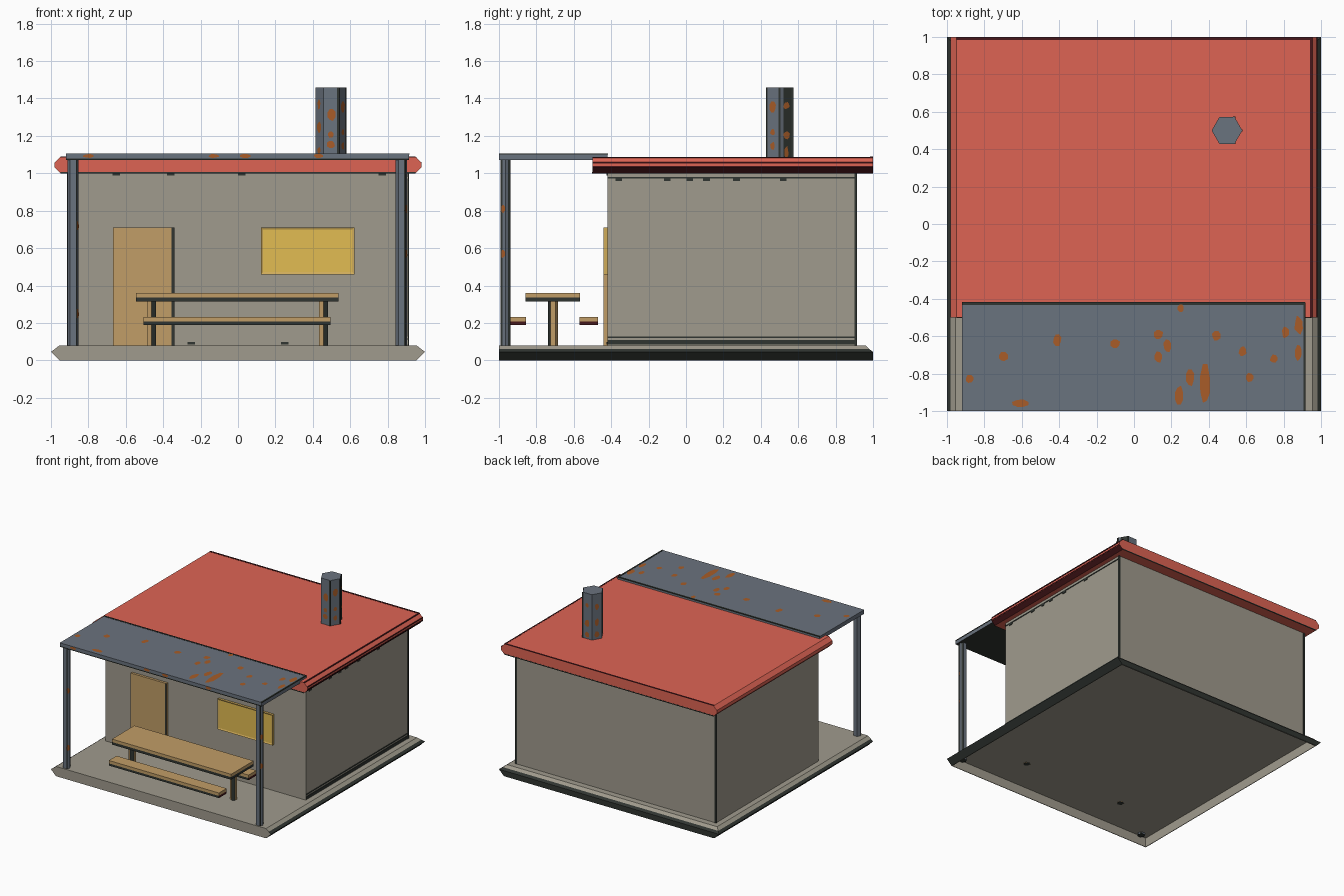
import bpy
import bmesh
import math
import random
from mathutils import Vector, Matrix

random.seed(4)
cube = bpy.data.objects.get("Cube")
if cube:
    bpy.data.objects.remove(cube, do_unlink=True)


def material(name, r, g, b):
    """Flat colour given as 8-bit sRGB, stored linear."""
    linear = [((c / 255 + 0.055) / 1.055) ** 2.4 for c in (r, g, b)] + [1]
    mat = bpy.data.materials.new(name)
    mat.use_nodes = True
    mat.diffuse_color = linear
    mat.node_tree.nodes["Principled BSDF"].inputs["Base Color"].default_value = linear
    return mat


CONCRETE = material("concrete", 160, 155, 141)
DARK = material("dark trim", 48, 53, 49)
RED = material("roof red", 222, 100, 84)
DARK_RED = material("dark red", 70, 22, 25)
STEEL = material("steel", 106, 115, 126)
RUST = material("rust", 168, 92, 40)
WOOD = material("wood", 193, 157, 103)
YELLOW = material("window yellow", 226, 188, 82)
FRAME = material("window frame", 208, 172, 90)


def finish(name, bm, mats, rule=None):
    """Turn a bmesh into an object; rule(centre, normal) picks the material."""
    bmesh.ops.recalc_face_normals(bm, faces=bm.faces)
    bm.normal_update()
    if rule:
        for f in bm.faces:
            f.material_index = int(rule(f.calc_center_median(), f.normal))
    mesh = bpy.data.meshes.new(name)
    bm.to_mesh(mesh)
    bm.free()
    for m in mats:
        mesh.materials.append(m)
    obj = bpy.data.objects.new(name, mesh)
    bpy.context.scene.collection.objects.link(obj)


def box_mesh(x, y, z):
    bm = bmesh.new()
    bmesh.ops.create_cube(bm, size=1)
    for v in bm.verts:
        v.co = Vector([r[0] if c < 0 else r[1] for c, r in zip(v.co, (x, y, z))])
    return bm


def split_at(bm, point, normal):
    bmesh.ops.bisect_plane(bm, geom=bm.verts[:] + bm.edges[:] + bm.faces[:],
                           plane_co=point, plane_no=normal)


def box(name, x, y, z, mats, rule=None, split=None):
    bm = box_mesh(x, y, z)
    if split:
        split_at(bm, (0, 0, split), (0, 0, 1))
    finish(name, bm, mats, rule)


def loft(name, rings, mats, rule):
    """Join rectangular rings (z, half width, front y, back y), capped at both ends."""
    bm = bmesh.new()
    loops = [[bm.verts.new(p) for p in ((-w, f, z), (w, f, z), (w, b, z), (-w, b, z))]
             for z, w, f, b in rings]
    for low, high in zip(loops, loops[1:]):
        for i in range(4):
            j = (i + 1) % 4
            bm.faces.new((low[i], low[j], high[j], high[i]))
    bm.faces.new(loops[0])
    bm.faces.new(loops[-1])
    finish(name, bm, mats, rule)


def hex_column(name, x, y, z, radius, mats, rule, turn=0, split=None):
    """Six-sided column; vertices point along +-x when turn is zero."""
    bm = bmesh.new()
    bmesh.ops.create_cone(bm, cap_ends=True, segments=6, radius1=radius,
                          radius2=radius, depth=z[1] - z[0])
    first = max(bm.verts, key=lambda v: v.co.x).co
    angle = math.radians(turn) - math.atan2(first.y, first.x)
    bmesh.ops.transform(bm, verts=bm.verts, matrix=Matrix.Translation((x, y, sum(z) / 2))
                        @ Matrix.Rotation(angle, 4, "Z"))
    if split:
        split_at(bm, (x, y + split, 0), (0, 1, 0))
    finish(name, bm, mats, rule)


def edge_strip(name, x, y, z, radius, degrees, half):
    """Thin dark strip along one corner of a column."""
    a = math.radians(degrees)
    cx, cy = x + (radius - half) * math.cos(a), y + (radius - half) * math.sin(a)
    box(name, (cx - half, cx + half), (cy - half, cy + half), z, [DARK])


# Floor: an open-bottomed tray with chamfered sides and back
loft("floor_slab", [(0.076, 0.95, -0.995, 0.955), (0, 0.95, -0.995, 0.99),
                    (0, 0.955, -1, 1), (0.045, 1, -1, 1),
                    (0.06, 0.98, -1, 0.98), (0.08, 0.955, -1, 0.96)], [CONCRETE, DARK],
     lambda c, n: c.z < 0.06 and (n.x * c.x > 0.3 or n.y * c.y > 0.3 and c.y > 0))

# House walls and their worn edges
box("walls", (-0.91, 0.91), (-0.42, 0.91), (0.078, 1.01), [CONCRETE])
for name, z in (("foot", (0.085, 0.108)), ("foot_line", (0.12, 0.128)),
                ("top", (0.972, 0.98))):
    box("wall_" + name, (0.908, 0.914), (-0.42, 0.91), z, [DARK])
for side, x in (("left", 0.906), ("right", -0.906)):
    box("wall_corner_" + side, (x - 0.007, x + 0.007), (0.9, 0.913), (0.08, 1), [DARK])
for i, y in enumerate((-0.36, -0.1, 0.02, 0.11, 0.27, 0.52)):
    box(f"side_chip_{i + 1}", (0.908, 0.914), (y - 0.018, y + 0.018), (0.958, 0.974), [DARK])
for i, (x, z) in enumerate(((-0.65, 0.994), (-0.36, 0.994), (0.02, 0.994), (0.77, 0.994),
                            (-0.25, 0.092), (0.25, 0.092))):
    box(f"front_chip_{i + 1}", (x - 0.02, x + 0.02), (-0.424, -0.418),
        (z - 0.007, z + 0.007), [DARK])

# Roof slab
loft("roof", [(1, 0.95, -0.5, 1), (1.03, 0.98, -0.5, 1),
              (1.057, 0.98, -0.5, 1), (1.087, 0.95, -0.5, 1)], [RED, DARK_RED],
     lambda c, n: n.x > 0.3 and n.z < -0.3)
for i, z in enumerate((1.032, 1.052)):
    box(f"roof_edge_line_{i + 1}", (0.976, 0.982), (-0.5, 1), (z, z + 0.008), [DARK_RED])
box("roof_lower_line", (-0.95, 0.95), (-0.502, -0.498), (1, 1.006), [DARK])
box("roof_back_line", (-0.95, 0.95), (0.997, 1.001), (1, 1.008), [DARK])
box("roof_top_back_line", (-0.95, 0.95), (0.985, 1), (1.084, 1.089), [DARK_RED])
box("roof_top_left_line", (0.942, 0.954), (-0.5, 1), (1.083, 1.088), [DARK_RED])

# Chimney
hex_column("chimney", 0.497, 0.5, (1.05, 1.46), 0.082, [STEEL, DARK],
           lambda c, n: n.x > 0.5 and n.y > 0.3 and c.y > 0.52, split=0.02)
for corner in (0, 60, 300):
    edge_strip(f"chimney_edge_{corner}", 0.497, 0.5, (1.08, 1.459), 0.084, corner, 0.006)

# Canopy and its two posts
box("canopy", (-0.92, 0.915), (-1, -0.42), (1.072, 1.105), [STEEL, DARK],
    lambda c, n: n.z < -0.5 or abs(n.y) > 0.5 and c.z < 1.08, split=1.08)
box("canopy_back_edge", (-0.92, 0.915), (-0.432, -0.418), (1.1, 1.107), [DARK])
box("canopy_left_edge", (0.905, 0.917), (-1, -0.42), (1.1, 1.107), [DARK])
for side, x in (("left", 0.873), ("right", -0.882)):
    hex_column("canopy_post_" + side, x, -0.965, (0.062, 1.08), 0.03, [STEEL, DARK],
               lambda c, n: n.x > 0.5 and n.y > 0.3 and c.y > -0.953 or n.z < -0.5,
               split=0.012)
    edge_strip("post_edge_" + side, x, -0.965, (0.08, 1.075), 0.031, 310, 0.004)

# Door and window
box("door", (-0.668, -0.34), (-0.44, -0.41), (0.078, 0.71), [WOOD])
box("door_edge", (-0.356, -0.34), (-0.442, -0.438), (0.08, 0.71), [DARK])

bm = box_mesh((0.123, 0.622), (-0.44, -0.41), (0.46, 0.71))
bm.normal_update()
front = [f for f in bm.faces if f.normal.y < -0.5]
bmesh.ops.inset_region(bm, faces=front, thickness=0.016, depth=-0.005)
finish("window", bm, [FRAME, YELLOW],
       lambda c, n: n.y < -0.9 and abs(c.x - 0.37) < 0.1 and abs(c.z - 0.585) < 0.05)

# Picnic table and benches
box("table_top", (-0.545, 0.538), (-0.858, -0.567), (0.315, 0.36), [WOOD, DARK],
    lambda c, n: c.z < 0.336, split=0.336)
for side, x in (("left", 0.457), ("right", -0.463)):
    hex_column("table_leg_" + side, x, -0.712, (0.074, 0.32), 0.027, [WOOD, DARK],
               lambda c, n: n.x > 0.3 and n.y < -0.3 or n.z < -0.5, turn=30)
for name, y in (("front_bench", -0.905), ("rear_bench", -0.52)):
    box(name, (-0.505, 0.495), (y - 0.05, y + 0.05), (0.19, 0.232), [WOOD, DARK, DARK_RED],
        lambda c, n: (2 if n.x > 0.5 else 1) if c.z < 0.208 else 0, split=0.208)

# Rust patches: ragged thin plates lying on the steel parts
rust = bmesh.new()


def patch(centre, normal, w, h):
    turn = Vector(normal).to_track_quat("Z", "Y").to_matrix().to_4x4()
    place = Matrix.Translation(centre) @ turn
    ring = []
    for i in range(8):
        a, r = math.tau * (i + 0.5) / 8, random.uniform(0.9, 1.25)
        ring.append(rust.verts.new(place @ Vector((w * r * math.cos(a),
                                                   h * r * math.sin(a), 0.003))))
    rust.faces.new(ring)


spots = [(-.88, -.83), (-.7, -.71), (-.41, -.62), (-.1, -.64), (.13, -.59), (.13, -.71),
         (.18, -.65), (.44, -.6), (.58, -.68), (.62, -.82), (.75, -.72), (.81, -.58)]
for x, y in spots:
    patch((x, y, 1.105), (0, 0, 1), random.uniform(0.018, 0.028), random.uniform(0.02, 0.035))
for x, y, w, h in ((.38, -.86, .028, .1), (.24, -.92, .025, .05), (.3, -.82, .02, .04),
                   (-.61, -.96, .04, .02), (.25, -.45, .015, .02), (.88, -.54, .02, .045),
                   (.88, -.69, .016, .04)):
    patch((x, y, 1.105), (0, 0, 1), w, h)

# rust on chimney faces
for i in range(6):
    a = math.radians(30 + 60 * i)
    n = Vector((math.cos(a), math.sin(a), 0))
    for z in (1.13, 1.22, 1.34):
        patch(Vector((0.497, 0.5, z + random.uniform(-0.03, 0.03))) + n * 0.071, n,
              random.uniform(0.012, 0.022), random.uniform(0.015, 0.03))
# rust on posts and canopy lip
a = math.radians(-30)
for x, z in ((0.873, 0.81), (0.873, 0.57), (-0.882, 0.72), (-0.882, 0.25)):
    n = Vector((math.cos(a), math.sin(a), 0))
    patch(Vector((x, -0.965, z)) + n * 0.026, n, 0.012, 0.022)
for x in (-0.8, -0.13, 0.04, 0.43):
    patch((x, -0.998, 1.093), (0, -1, 0), 0.025, 0.01)
bmesh.ops.solidify(rust, geom=rust.faces[:], thickness=0.003)
finish("rust_patches", rust, [RUST])
